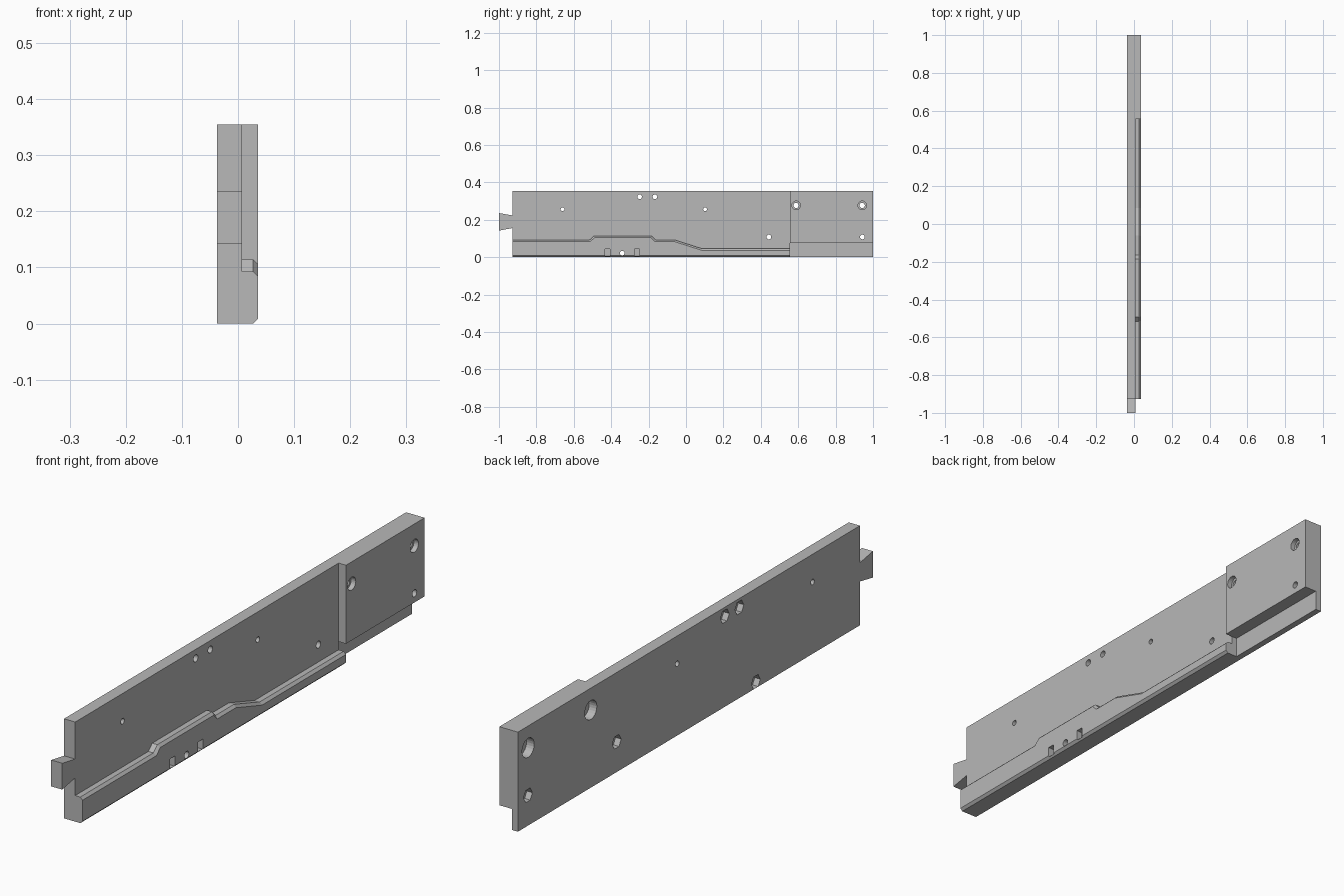
import bpy, bmesh, math

if "Cube" in bpy.data.objects:
    bpy.data.objects.remove(bpy.data.objects["Cube"])

grey = bpy.data.materials.new("plain_grey")
grey.use_nodes = True
colour = (0.48, 0.48, 0.48, 1)
grey.diffuse_color = colour
grey.node_tree.nodes["Principled BSDF"].inputs["Base Color"].default_value = colour

BACK, FACE, OUTER = -0.037, 0.007, 0.036   # rear side, plate face, raised face
TOP, FRONT, STEP = 0.355, -0.927, 0.557
BEVEL = 0.009


def loft(name, sections):
    """Skin matching (y, z) outlines placed at successive x positions."""
    bm = bmesh.new()
    rings = [[bm.verts.new((x, y, z)) for y, z in outline] for x, outline in sections]
    for a, b in zip(rings, rings[1:]):
        for i in range(len(a)):
            j = (i + 1) % len(a)
            bm.faces.new((a[i], a[j], b[j], b[i]))
    bm.faces.new(rings[0])
    bm.faces.new(rings[-1])
    bmesh.ops.recalc_face_normals(bm, faces=bm.faces)
    mesh = bpy.data.meshes.new(name)
    bm.to_mesh(mesh)
    bm.free()
    mesh.materials.append(grey)
    obj = bpy.data.objects.new(name, mesh)
    bpy.context.collection.objects.link(obj)
    return obj


def box(name, x0, x1, y0, y1, z0, z1):
    outline = [(y0, z0), (y1, z0), (y1, z1), (y0, z1)]
    return loft(name, [(x0, outline), (x1, outline)])


def drill(name, y, z, radius, x0, x1, sides=24):
    outline = [(y + radius * math.cos(math.tau * i / sides),
                z + radius * math.sin(math.tau * i / sides)) for i in range(sides)]
    return loft(name, [(x0, outline), (x1, outline)])


# Flat plate with a dovetail tab on the front end
plate = loft("rail_plate", [(x, [
    (FRONT, 0), (1, 0), (1, TOP), (FRONT, TOP),
    (FRONT, 0.223), (-1, 0.236), (-1, 0.142), (FRONT, 0.156)]) for x in (BACK, FACE)])


def combine(tool, operation):
    mod = plate.modifiers.new(tool.name, "BOOLEAN")
    mod.object, mod.operation, mod.solver = tool, operation, "EXACT"
    bpy.context.view_layer.objects.active = plate
    bpy.ops.object.modifier_apply(modifier=mod.name)
    bpy.data.objects.remove(tool)


# Stepped lower ledge with bevelled long edges
crest = [(FRONT, 0.093), (-0.515, 0.093), (-0.493, 0.114), (-0.185, 0.114),
         (-0.164, 0.093), (-0.062, 0.093), (0.085, 0.046), (0.6, 0.046)]
shift = [0, 0.004, 0.004, -0.004, -0.004, -0.0015, -0.0015, 0]
base = [(0.6, 0), (FRONT, 0)]
wide = crest + base
narrow = ([(y + d, z - BEVEL) for (y, z), d in zip(crest, shift)]
          + [(y, BEVEL) for y, _ in base])
combine(loft("ledge", [(0, wide), (OUTER - BEVEL, wide), (OUTER, narrow)]), "UNION")

# Thick rear block, then the recess beneath it
combine(box("rear_block", 0, OUTER, STEP, 1, 0.06, TOP), "UNION")
combine(box("rear_recess", -0.013, 0.1, STEP, 1.1, -0.1, 0.075), "DIFFERENCE")

# Two slots in the ledge
for y in (-0.42, -0.262):
    combine(box("slot", 0.014, 0.1, y - 0.014, y + 0.014, 0.006, 0.043), "DIFFERENCE")

# Small pin holes
for y in (-0.66, 0.102):
    combine(drill("pin_hole", y, 0.256, 0.01, -0.1, 0.1), "DIFFERENCE")

# Bolt holes with hexagonal nut pockets on the rear side
for y, z in ((-0.248, 0.323), (-0.166, 0.323), (-0.341, 0.022), (0.443, 0.108), (0.943, 0.108)):
    combine(drill("bolt_hole", y, z, 0.0125, -0.1, 0.1), "DIFFERENCE")
    combine(drill("nut_pocket", y, z, 0.025, -0.1, BACK + 0.022, 6), "DIFFERENCE")

# Counterbored holes in the rear block
for y in (0.589, 0.942):
    combine(drill("through_hole", y, 0.277, 0.014, -0.1, 0.1), "DIFFERENCE")
    combine(drill("front_counterbore", y, 0.277, 0.023, OUTER - 0.018, 0.1), "DIFFERENCE")
    combine(drill("rear_counterbore", y, 0.277, 0.034, -0.1, BACK + 0.03), "DIFFERENCE")
